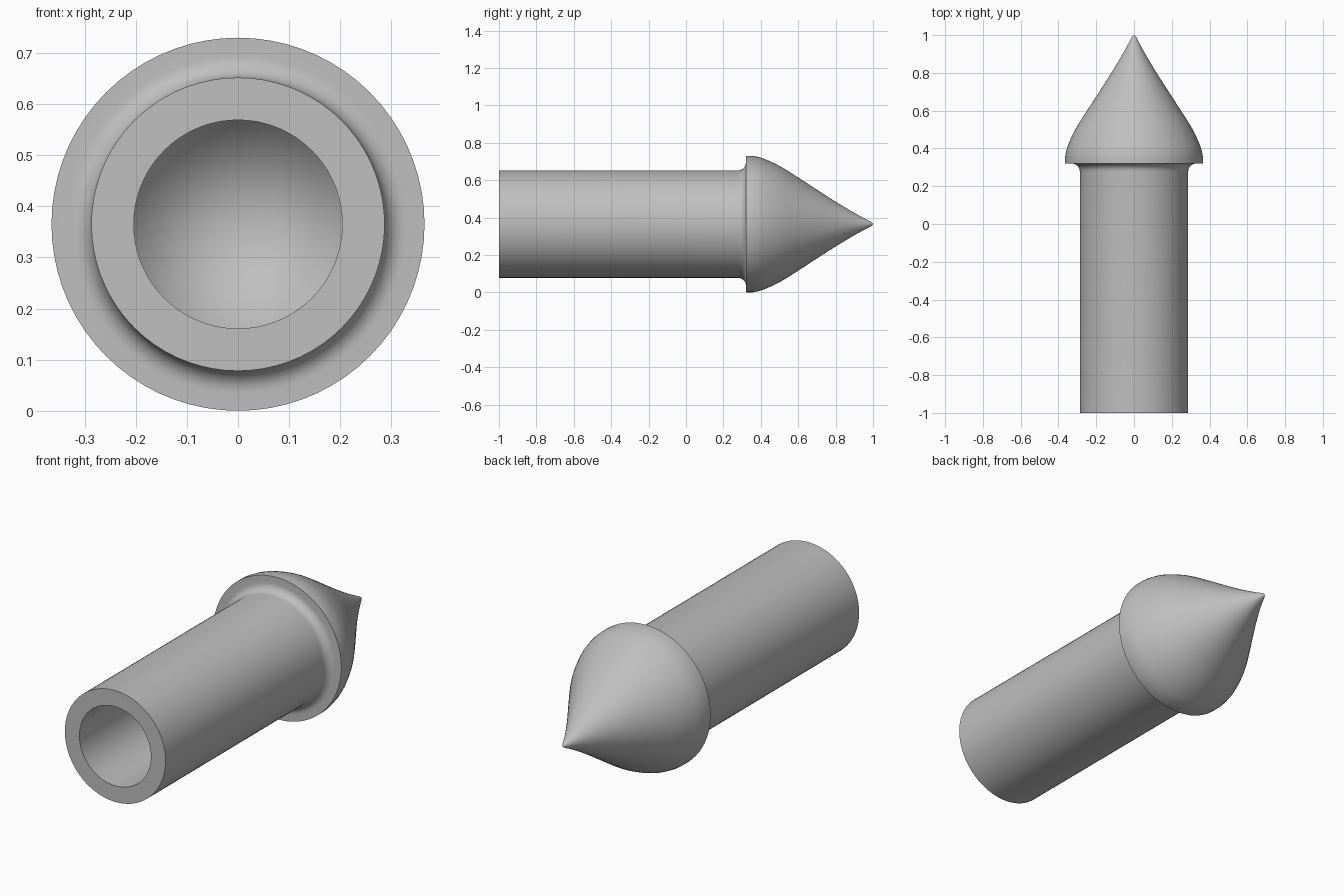
import bpy, bmesh, math
from mathutils import Vector, Matrix

cube = bpy.data.objects.get("Cube")
if cube:
    bpy.data.objects.remove(cube, do_unlink=True)

AXIS_Z = 0.365
TUBE_R, BORE_R, HEAD_R = 0.287, 0.204, 0.365
SHOULDER_Y, FILLET = 0.32, 0.042

grey = bpy.data.materials.new("plain_grey")
grey.use_nodes = True
colour = (0.52, 0.52, 0.52, 1)
grey.diffuse_color = colour
grey.node_tree.nodes["Principled BSDF"].inputs["Base Color"].default_value = colour


def smooth_curve(pts, steps=4):
    """Catmull-Rom curve through (radius, y) points."""
    v = [Vector(p) for p in pts]
    v = [2 * v[0] - v[1]] + v + [2 * v[-1] - v[-2]]
    out = []
    for a, b, c, d in zip(v, v[1:], v[2:], v[3:]):
        for i in range(steps):
            t = i / steps
            out.append(0.5 * (2 * b + (c - a) * t + (2 * a - 5 * b + 4 * c - d) * t * t
                              + (3 * b - a - 3 * c + d) * t ** 3))
    return [tuple(p) for p in out] + [pts[-1]]


def lathe(name, profile, segments=72):
    """Revolve a (radius, y) profile about the long axis."""
    bm = bmesh.new()
    verts = [bm.verts.new((r, y, AXIS_Z)) for r, y in profile]
    edges = [bm.edges.new(pair) for pair in zip(verts, verts[1:])]
    bmesh.ops.spin(bm, geom=verts + edges, cent=(0, 0, AXIS_Z), axis=(0, 1, 0),
                   angle=math.tau, steps=segments)
    bmesh.ops.remove_doubles(bm, verts=bm.verts, dist=0.0002)
    bmesh.ops.recalc_face_normals(bm, faces=bm.faces)
    mesh = bpy.data.meshes.new(name)
    bm.to_mesh(mesh)
    bm.free()
    mesh.materials.append(grey)
    obj = bpy.data.objects.new(name, mesh)
    bpy.context.collection.objects.link(obj)
    bpy.ops.object.select_all(action='DESELECT')
    obj.select_set(True)
    bpy.context.view_layer.objects.active = obj
    bpy.ops.object.shade_smooth_by_angle(angle=math.radians(35))
    return obj


# Blind bore with a conical end, then the open rim and tube wall
bore = [(0, 0.56), (BORE_R, 0.30), (BORE_R, -1), (TUBE_R, -1)]

# Concave fillet between tube and shoulder
fillet = [(TUBE_R + FILLET * (1 - math.cos(a)), SHOULDER_Y - FILLET * (1 - math.sin(a)))
          for a in (math.pi / 2 * i / 8 for i in range(9))]

# Pointed head with a swelling side and a slightly blunted tip
head = smooth_curve([(HEAD_R, 0.355), (0.352, 0.41), (0.311, 0.5), (0.249, 0.6),
                     (0.184, 0.7), (0.120, 0.8), (0.060, 0.9), (0.022, 0.97)])
tip = [(0.014, 0.986), (0.007, 0.996), (0, 1)]

lathe("pointed_tube", bore + fillet + [(HEAD_R, SHOULDER_Y)] + head + tip)
